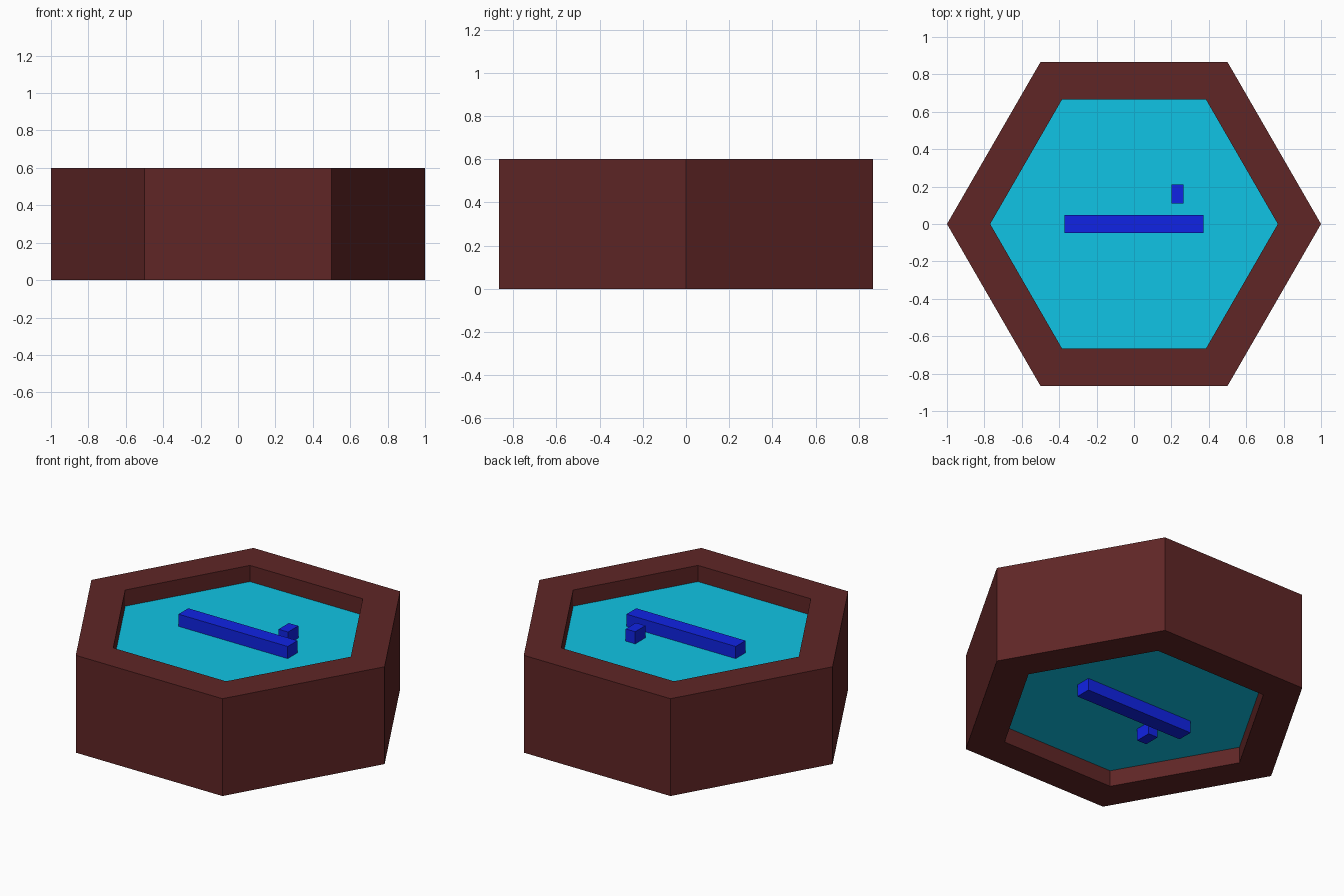
import bpy, bmesh, math
from mathutils import Matrix, Vector

if "Cube" in bpy.data.objects:
    bpy.data.objects.remove(bpy.data.objects["Cube"])

HEIGHT, RIM, RECESS, MARK = 0.6, 0.2, 0.1, 0.075


def material(name, rgb):
    m = bpy.data.materials.new(name)
    m.diffuse_color = (*rgb, 1.0)
    m.use_nodes = True
    m.node_tree.nodes["Principled BSDF"].inputs["Base Color"].default_value = m.diffuse_color
    return m


brown = material("dark_brown", (0.115, 0.019, 0.019))
cyan = material("cyan", (0.005, 0.55, 0.78))
blue = material("deep_blue", (0.005, 0.017, 0.78))


def add_object(name, bm, mats):
    mesh = bpy.data.meshes.new(name)
    bm.to_mesh(mesh)
    bm.free()
    for m in mats:
        mesh.materials.append(m)
    obj = bpy.data.objects.new(name, mesh)
    bpy.context.collection.objects.link(obj)
    return obj


def box(name, centre, size):
    bm = bmesh.new()
    bmesh.ops.create_cube(bm, size=1.0, matrix=Matrix.Translation(centre)
                          @ Matrix.Diagonal((*size, 1.0)))
    return add_object(name, bm, [blue])


# Hexagonal case: both ends inset and sunk to make a rim around a cyan dial
bm = bmesh.new()
bmesh.ops.create_cone(bm, cap_ends=True, segments=6, radius1=1, radius2=1, depth=HEIGHT,
                      matrix=Matrix.Translation((0, 0, HEIGHT / 2))
                      @ Matrix.Rotation(math.radians(30), 4, 'Z'))
# turn so that corners point along x
corner = max(bm.verts, key=lambda v: v.co.x).co
angle = math.atan2(corner.y, corner.x)
bmesh.ops.rotate(bm, verts=bm.verts, cent=(0, 0, 0), matrix=Matrix.Rotation(-angle, 3, 'Z')
                 if abs(corner.x - 1) > 1e-4 else Matrix.Identity(3))
bm.normal_update()
for cap in [f for f in bm.faces if abs(f.normal.z) > 0.9]:
    inward = -math.copysign(RECESS, cap.normal.z)
    bmesh.ops.inset_region(bm, faces=[cap], thickness=RIM, use_even_offset=True)
    # straight recess wall, then the sunken dial face
    new = bmesh.ops.extrude_discrete_faces(bm, faces=[cap])["faces"][0]
    bmesh.ops.translate(bm, verts=new.verts, vec=(0, 0, inward))
    new.material_index = 1
bmesh.ops.recalc_face_normals(bm, faces=bm.faces)
add_object("hexagonal_case", bm, [brown, cyan])

# Raised marks on each dial; the underside set is turned half a circle
for side, z, turn in (("top", HEIGHT - RECESS + MARK / 2, 1),
                      ("bottom", RECESS - MARK / 2, -1)):
    box(side + "_long_bar", Vector((0, 0, z)), (0.745, 0.095, MARK))
    box(side + "_small_block", Vector((0.232 * turn, 0.16 * turn, z)), (0.065, 0.1, MARK))
